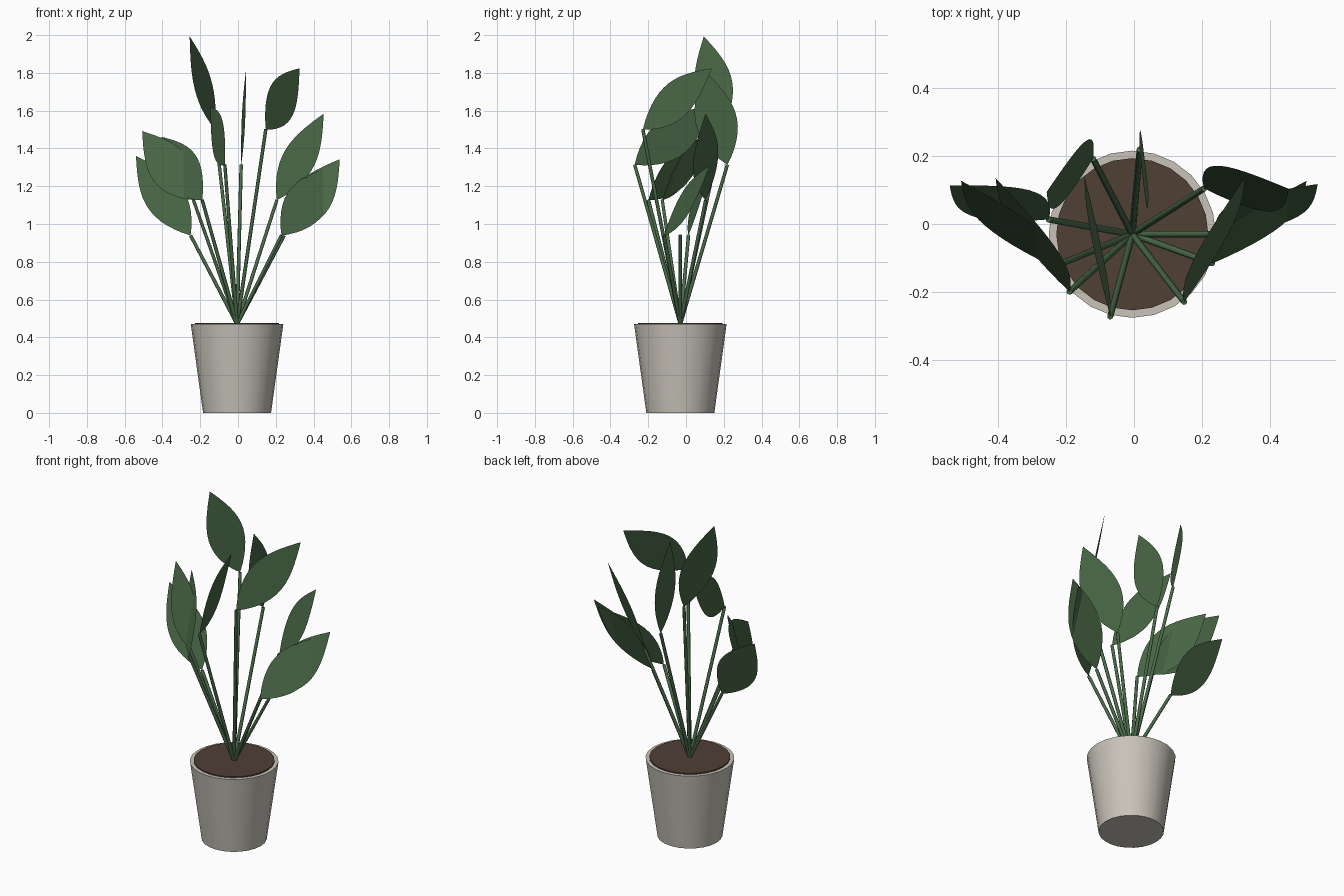
import bpy, bmesh, math
from mathutils import Matrix, Vector

cube = bpy.data.objects.get("Cube")
if cube:
    bpy.data.objects.remove(cube, do_unlink=True)

CENTRE = Vector((-0.005, -0.03, 0))
RIM_Z, SOIL_Z = 0.47, 0.477
LEAF_COUNT, LEAF_STEPS = 10, 14
LEAF_LENGTH, LEAF_HALF_WIDTH = 0.52, 0.11
STEM_SPREAD = 0.25


def material(name, colour):
    mat = bpy.data.materials.new(name)
    mat.use_nodes = True
    mat.diffuse_color = (*colour, 1)
    shader = mat.node_tree.nodes["Principled BSDF"]
    shader.inputs["Base Color"].default_value = (*colour, 1)
    shader.inputs["Roughness"].default_value = 0.8
    return mat


def cone(name, start, end, r1, r2, sides, mat):
    """Tapered cylinder running between two points."""
    axis = end - start
    bpy.ops.mesh.primitive_cone_add(vertices=sides, radius1=r1, radius2=r2,
                                    depth=axis.length, location=(start + end) / 2,
                                    rotation=axis.to_track_quat('Z', 'Y').to_euler())
    obj = bpy.context.object
    obj.name = name
    obj.data.materials.append(mat)
    bpy.ops.object.shade_smooth_by_angle(angle=math.radians(50))
    return obj


def leaf(name, location, rotation, mat):
    """Flat pointed blade growing along local z, with a midrib edge."""
    bm = bmesh.new()
    rows = []
    for i in range(LEAF_STEPS + 1):
        t = i / LEAF_STEPS
        half = LEAF_HALF_WIDTH * math.sin(math.pi * t ** 0.9)
        z = t * LEAF_LENGTH
        rows.append([bm.verts.new((x, 0, z)) for x in (-half, 0, half)])
    for low, high in zip(rows, rows[1:]):
        for k in (0, 1):
            bm.faces.new((low[k], low[k + 1], high[k + 1], high[k]))
    bmesh.ops.remove_doubles(bm, verts=bm.verts, dist=0.0005)
    mesh = bpy.data.meshes.new(name)
    bm.to_mesh(mesh)
    bm.free()
    mesh.materials.append(mat)
    obj = bpy.data.objects.new(name, mesh)
    obj.matrix_world = Matrix.Translation(location) @ rotation
    bpy.context.collection.objects.link(obj)


clay = material("pale_clay", (0.58, 0.55, 0.49))
earth = material("soil", (0.08, 0.05, 0.035))
stem_green = material("stem_green", (0.07, 0.15, 0.07))
leaf_green = material("leaf_green", (0.065, 0.135, 0.06))

# Pot and soil
up = Vector((0, 0, 1))
cone("pot", CENTRE, CENTRE + up * RIM_Z, 0.18, 0.245, 24, clay)
cone("soil", CENTRE + up * (RIM_Z - 0.02), CENTRE + up * SOIL_Z, 0.223, 0.223, 24, earth)

# Stems spiral round by the golden angle in four heights, each with a leaf
for i in range(LEAF_COUNT):
    angle = math.radians(-137.5 * i)
    tip = CENTRE + Vector((STEM_SPREAD * math.cos(angle), STEM_SPREAD * math.sin(angle),
                           0.94 + 0.187 * (i % 4)))
    cone(f"stem_{i + 1}", CENTRE + up * RIM_Z, tip, 0.01, 0.009, 8, stem_green)
    turn = (Matrix.Rotation(-0.35, 4, 'X') @ Matrix.Rotation(-angle, 4, 'Z')
            @ Matrix.Rotation(0.6, 4, 'Y'))
    leaf(f"leaf_{i + 1}", tip, turn, leaf_green)
